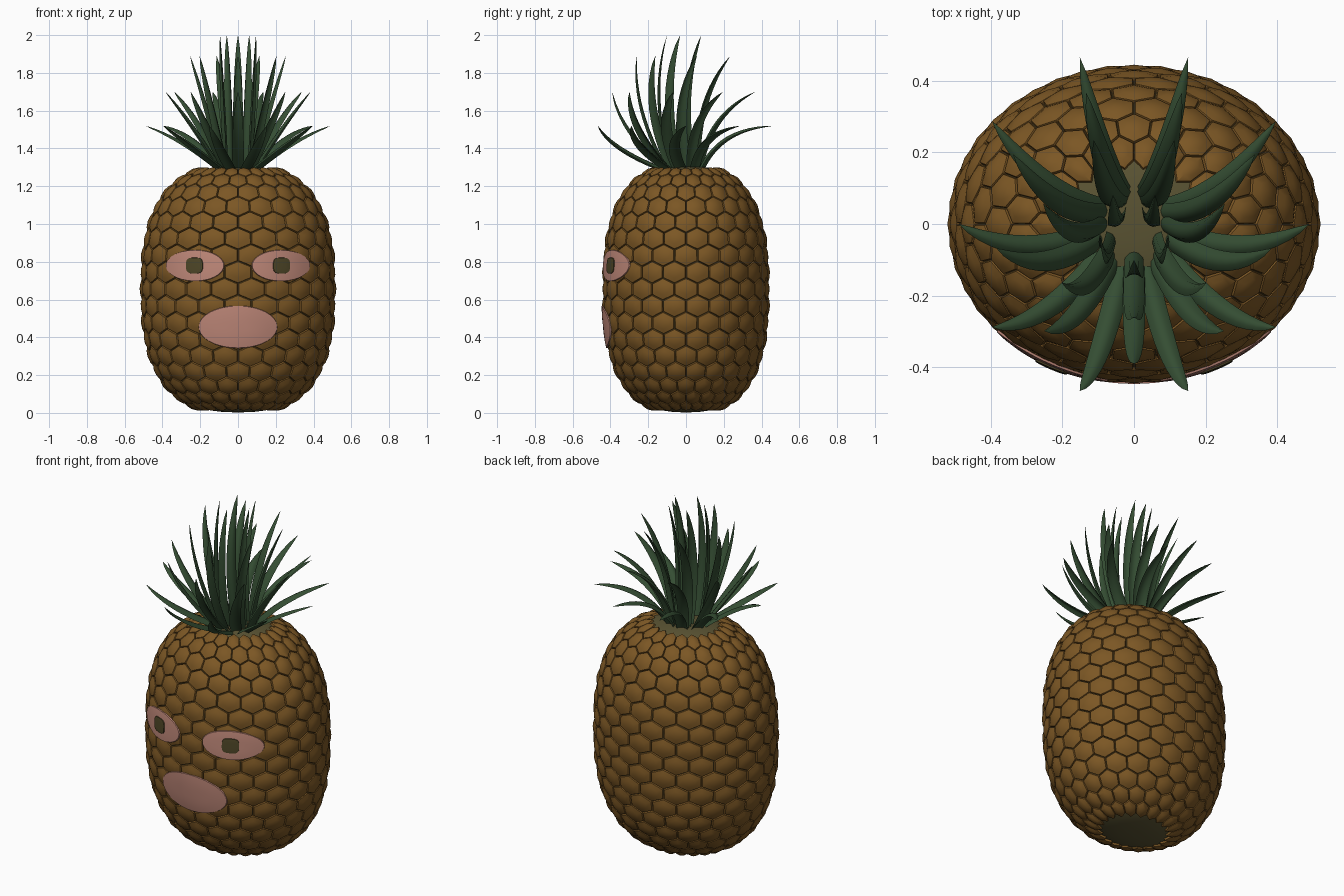
import bpy, bmesh, math
from mathutils import Vector

if "Cube" in bpy.data.objects:
    bpy.data.objects.remove(bpy.data.objects["Cube"])


def material(name, rgb):
    m = bpy.data.materials.new(name)
    m.use_nodes = True
    m.diffuse_color = (*rgb, 1)
    m.node_tree.nodes["Principled BSDF"].inputs["Base Color"].default_value = (*rgb, 1)
    return m


BROWN = material("rind brown", (0.20, 0.095, 0.018))
OLIVE = material("core olive", (0.10, 0.085, 0.032))
GREEN = material("leaf green", (0.035, 0.075, 0.033))
PINK = material("face pink", (0.52, 0.245, 0.19))
DARK = material("pupil olive", (0.075, 0.06, 0.02))


def finish(name, bm, mat, angle=40):
    bmesh.ops.recalc_face_normals(bm, faces=bm.faces)
    mesh = bpy.data.meshes.new(name)
    bm.to_mesh(mesh)
    bm.free()
    mesh.materials.append(mat)
    ob = bpy.data.objects.new(name, mesh)
    bpy.context.collection.objects.link(ob)
    bpy.ops.object.select_all(action="DESELECT")
    ob.select_set(True)
    bpy.context.view_layer.objects.active = ob
    bpy.ops.object.shade_smooth_by_angle(angle=math.radians(angle))
    return ob


# Body outline: a rounded barrel measured along its arc
RAD, HALF, POWER, DEPTH = 0.502, 0.655, 2.6, 0.855
STEPS = 400
outline = []
for i in range(STEPS + 1):
    t = math.pi * (i / STEPS - 0.5)
    c, s = max(math.cos(t), 0), math.sin(t)
    outline.append(Vector((RAD * c ** (2 / POWER), 0,
                           HALF + math.copysign(HALF * abs(s) ** (2 / POWER), s))))
arc = [0]
for a, b in zip(outline, outline[1:]):
    arc.append(arc[-1] + (b - a).length)


def body_point(s, angle, lift=0):
    s = min(max(s, 0.001), arc[-1] - 0.001)
    i = next(k for k in range(STEPS) if arc[k + 1] >= s)
    a, b = outline[i], outline[i + 1]
    p = a.lerp(b, (s - arc[i]) / (arc[i + 1] - arc[i]))
    d = (b - a).normalized()
    r, z = p.x + d.z * lift, p.z - d.x * lift
    return Vector((r * math.cos(angle), DEPTH * r * math.sin(angle), z))


# Core
bm = bmesh.new()
rings = [[bm.verts.new(body_point(arc[-1] * i / 40, math.tau * j / 48, -0.003))
          for j in range(48)] for i in range(41)]
for lo, hi in zip(rings, rings[1:]):
    for j in range(48):
        k = (j + 1) % 48
        bm.faces.new((lo[j], lo[k], hi[k], hi[j]))
bm.faces.new(rings[0])
bm.faces.new(rings[-1])
finish("fruit_core", bm, OLIVE)

# Hexagonal scales in staggered rows
ROWS, COUNT, MARGIN = 17, 22, 0.24
pitch = (arc[-1] - 2 * MARGIN) / (ROWS - 1)
HEXAGON = ((0, 2), (0.5, 1), (0.5, -1), (0, -2), (-0.5, -1), (-0.5, 1))
bm = bmesh.new()
for row in range(ROWS):
    for col in range(COUNT):
        def corner(u, v, lift):
            return bm.verts.new(body_point(MARGIN + pitch * (row + v / 3),
                                math.tau * (col + row % 2 / 2 + u) / COUNT, lift))
        levels = [[corner(u * k, v * k, lift) for u, v in HEXAGON]
                  for k, lift in ((0.99, -0.004), (0.93, 0.007), (0.5, 0.015))]
        tip = corner(0, 0.1, 0.019)
        for i in range(6):
            j = (i + 1) % 6
            for lo, hi in zip(levels, levels[1:]):
                bm.faces.new((lo[i], lo[j], hi[j], hi[i]))
            bm.faces.new((levels[-1][i], levels[-1][j], tip))
finish("rind_scales", bm, BROWN, 30)


# Face plates that follow the front of the body
def front_point(x, z, lift):
    h = min(abs(z - HALF) / HALF, 1)
    r = RAD * (1 - h ** POWER) ** (1 / POWER)
    y = -math.sqrt(max(r * r - x * x, 0))
    out = Vector((x, y, 0)).normalized() * lift
    return Vector((x + out.x, DEPTH * (y + out.y), z))


def face_plate(name, x, z, half_w, half_h, lift, mat, power=2):
    bm = bmesh.new()
    n = 40
    levels = []
    for k, drop in ((1, 0.008), (0.98, 0.001), (0.75, 0), (0.5, 0), (0.25, 0)):
        ring = []
        for i in range(n):
            c, s = math.cos(math.tau * i / n), math.sin(math.tau * i / n)
            u = math.copysign(abs(c) ** (2 / power), c) * k
            v = math.copysign(abs(s) ** (2 / power), s) * k
            ring.append(bm.verts.new(front_point(x + half_w * u, z + half_h * v, lift - drop)))
        levels.append(ring)
    for lo, hi in zip(levels, levels[1:]):
        for i in range(n):
            j = (i + 1) % n
            bm.faces.new((lo[i], lo[j], hi[j], hi[i]))
    bm.faces.new(levels[-1])
    finish(name, bm, mat)


for side, x in (("left", 0.22), ("right", -0.22)):
    face_plate(side + "_eye", x, 0.78, 0.15, 0.083, 0.022, PINK)
    face_plate(side + "_pupil", x, 0.78, 0.042, 0.042, 0.028, DARK, 3.5)
face_plate("mouth", 0, 0.455, 0.203, 0.113, 0.022, PINK)


# Crown leaves: channelled blades swept along a bowed path
def leaf(bm, angle, base_r, tip_r, tip_z, width):
    out = Vector((math.cos(angle), math.sin(angle), 0))
    side = Vector((-out.y, out.x, 0))
    p0 = out * base_r + Vector((0, -0.02, 1.29))
    p2 = out * tip_r + Vector((0, 0, tip_z))
    bow = 0.05 + 0.06 * out.y * tip_r / 0.49
    p1 = (p0 + p2) / 2 + Vector((0, -0.10, bow))
    n, rows = 12, []
    for i in range(n):
        t = i / n
        p = p0 * (1 - t) ** 2 + p1 * 2 * t * (1 - t) + p2 * t * t
        tangent = ((p1 - p0) * (1 - t) + (p2 - p1) * t).normalized()
        across = (side - tangent * side.dot(tangent)).normalized()
        normal = tangent.cross(across)
        w = width * (0.75 + 0.9 * t) * (1 - t) ** 0.75
        section = [(c, 0.45 * c * c) for c in (-1, -0.5, 0, 0.5, 1)]
        section += [(c, 0.45 * c * c - 0.2) for c in (0.5, 0, -0.5)]
        rows.append([bm.verts.new(p + across * w * c - normal * w * h) for c, h in section])
    m = len(rows[0])
    tip = bm.verts.new(p2)
    for lo, hi in zip(rows, rows[1:]):
        for i in range(m):
            j = (i + 1) % m
            bm.faces.new((lo[i], lo[j], hi[j], hi[i]))
    for i in range(m):
        bm.faces.new((rows[-1][i], rows[-1][(i + 1) % m], tip))
    bm.faces.new(rows[0])


TIERS = (("outer", 10, 0.10, 0.49, 1.52, 0.040), ("middle", 9, 0.09, 0.39, 1.70, 0.040),
         ("inner", 7, 0.08, 0.26, 1.89, 0.038), ("top", 5, 0.06, 0.10, 2.0, 0.034))
for name, count, base_r, tip_r, tip_z, width in TIERS:
    bm = bmesh.new()
    start = 0 if name == "outer" else -math.pi / 2
    for i in range(count):
        leaf(bm, start + math.tau * i / count, base_r, tip_r, tip_z, width)
    finish(name + "_leaves", bm, GREEN, 50)
